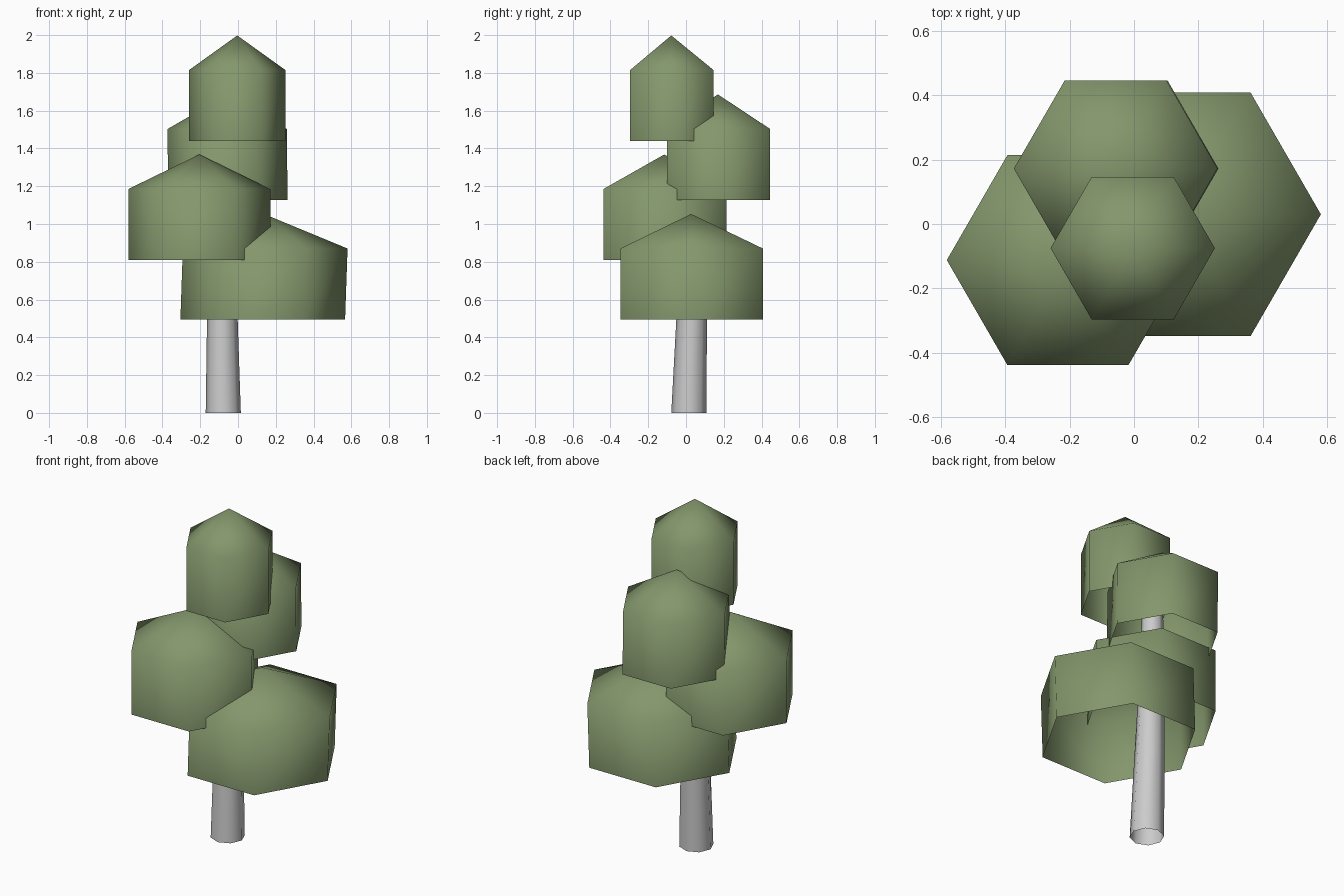
import bpy
import bmesh
from math import cos, sin, pi

if "Cube" in bpy.data.objects:
    bpy.data.objects.remove(bpy.data.objects["Cube"])

leaf = bpy.data.materials.new("leaf_green")
leaf.diffuse_color = (0.23, 0.31, 0.15, 1)
leaf.use_nodes = True
leaf.node_tree.nodes["Principled BSDF"].inputs["Base Color"].default_value = leaf.diffuse_color


def lofted(name, rings, sides, apex=None, mat=None):
    """Open-ended loft through (x, y, z, radius) rings, with an optional pointed top."""
    bm = bmesh.new()
    loops = [[bm.verts.new((x + r * cos(2 * pi * i / sides),
                            y + r * sin(2 * pi * i / sides), z))
              for i in range(sides)] for x, y, z, r in rings]
    for low, high in zip(loops, loops[1:]):
        for i in range(sides):
            j = (i + 1) % sides
            bm.faces.new((low[i], low[j], high[j], high[i]))
    if apex:
        tip = bm.verts.new(apex)
        for i in range(sides):
            bm.faces.new((loops[-1][i], loops[-1][(i + 1) % sides], tip))
    for f in bm.faces:
        f.smooth = True
    mesh = bpy.data.meshes.new(name)
    bm.to_mesh(mesh)
    bm.free()
    if mat:
        mesh.materials.append(mat)
    obj = bpy.data.objects.new(name, mesh)
    bpy.context.collection.objects.link(obj)
    return obj


# Leaning, tapering trunk, open at both ends
lofted("trunk", [(-0.078, 0.015, 0, 0.093), (-0.083, 0.03, 0.5, 0.081),
                 (-0.086, 0.05, 1.1, 0.064), (-0.08, 0.06, 1.5, 0.054)], 8)

# Staggered hexagonal foliage caps, open underneath: x, y, bottom z, radius, lean in x
caps = [(0.144, 0.03, 0.495, 0.436, 0.013),
        (-0.205, -0.112, 0.81, 0.376, 0.0),
        (-0.057, 0.172, 1.128, 0.316, -0.003),
        (-0.004, -0.075, 1.44, 0.255, 0.0)]
for n, (x, y, z, r, lean) in enumerate(caps, 1):
    lofted(f"foliage_{n}", [(x - lean, y, z, r), (x, y, z + 0.375, r)], 6,
           apex=(x - lean / 2, y - 0.003, min(z + 0.558, 2.0)), mat=leaf)
